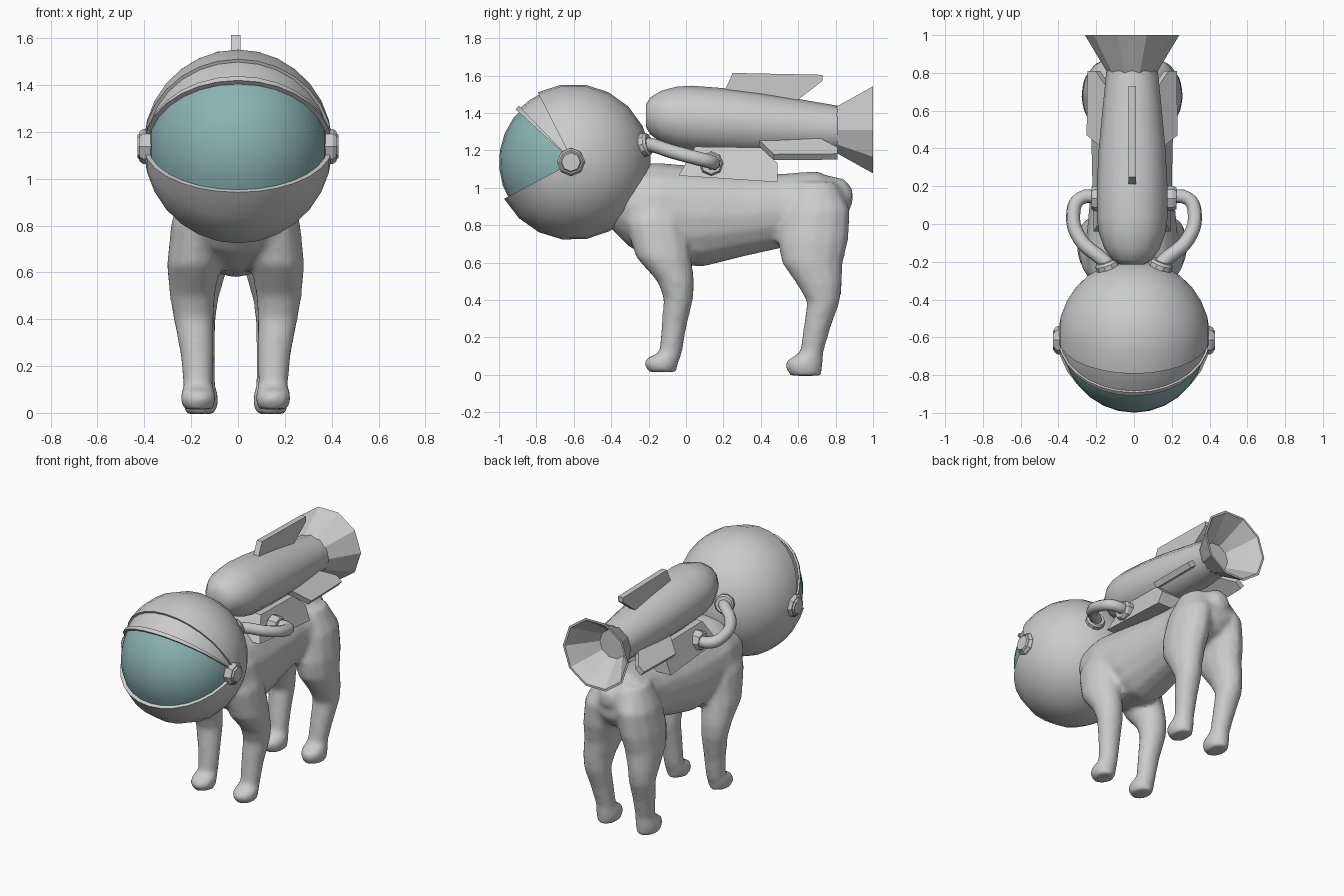
import bpy, bmesh, math
from mathutils import Vector, Matrix

if "Cube" in bpy.data.objects:
    bpy.data.objects.remove(bpy.data.objects["Cube"])

CX = -0.01                      # centre line of animal and rocket
HELM = Vector((0, -0.603, 1.138))


def finish(ob, angle=40):
    bpy.ops.object.select_all(action='DESELECT')
    ob.select_set(True)
    bpy.context.view_layer.objects.active = ob
    if angle:
        bpy.ops.object.shade_smooth_by_angle(angle=math.radians(angle))
    return ob


def loft(name, rings, angle=40):
    """Skin a list of equal-length closed rings and cap both ends."""
    bm = bmesh.new()
    vs = [[bm.verts.new(p) for p in r] for r in rings]
    n = len(vs[0])
    for a, b in zip(vs, vs[1:]):
        for i in range(n):
            bm.faces.new((a[i], a[(i + 1) % n], b[(i + 1) % n], b[i]))
    bm.faces.new(vs[0])
    bm.faces.new(vs[-1])
    bmesh.ops.recalc_face_normals(bm, faces=bm.faces)
    me = bpy.data.meshes.new(name)
    bm.to_mesh(me)
    bm.free()
    ob = bpy.data.objects.new(name, me)
    bpy.context.collection.objects.link(ob)
    return finish(ob, angle)


def circle(n, fn):
    return [fn(math.cos(2 * math.pi * i / n), math.sin(2 * math.pi * i / n)) for i in range(n)]


def y_ring(y, z, rx, rz, n=16):
    return circle(n, lambda c, s: (CX + rx * c, y, z + rz * s))


def disc(name, centre, axis, r, depth, n=8):
    axis = Vector(axis).normalized()
    m = Matrix.Translation(centre) @ axis.to_track_quat('Z', 'Y').to_matrix().to_4x4()
    prof = [(-depth / 2, r), (depth * .25, r), (depth / 2, r * .85)]
    return loft(name, [circle(n, lambda c, s: m @ Vector((q * c, q * s, h))) for h, q in prof], 30)


def shell(name, r_out, r_in, a0, a1, steps):
    """Thick slice of a sphere swept about the x axis; angle 0 faces front."""
    ts = [math.pi * (0.02 + 0.96 * i / 14) for i in range(15)]
    prof = [(r_out, t) for t in ts] + [(r_in, t) for t in reversed(ts)]
    rings = []
    for k in range(steps + 1):
        a = math.radians(a0 + (a1 - a0) * k / steps)
        rings.append([HELM + Vector((.965 * r * math.cos(t), -r * math.sin(t) * math.cos(a),
                                     r * math.sin(t) * math.sin(a))) for r, t in prof])
    return loft(name, rings)


# Torso, tail stub and legs, fused into one smooth body
torso = [(-.42, 1.0, .80, .12), (-.30, 1.12, .68, .22), (-.15, 1.135, .61, .25),
         (.08, 1.115, .575, .23), (.30, 1.085, .63, .20), (.50, 1.075, .675, .18),
         (.70, 1.09, .70, .19), (.82, 1.04, .75, .15), (.87, .97, .82, .08)]
parts = [loft("body", [y_ring(y, (t + b) / 2, w, (t - b) / 2) for y, t, b, w in torso])]
tail = [(.70, .99, .05), (.78, .99, .075), (.85, .97, .075), (.89, .95, .045)]
parts.append(loft("tail", [y_ring(y, z, r, r) for y, z, r in tail]))
# leg sections: x, y, z, rx, ry
front = [(.12, -.16, 1.0, .08, .12), (.155, -.16, .82, .12, .17), (.18, -.12, .63, .115, .15),
         (.185, -.055, .50, .098, .10), (.18, -.04, .41, .088, .08), (.165, -.065, .25, .072, .067),
         (.16, -.082, .12, .064, .062), (.16, -.125, .085, .075, .095), (.16, -.135, .05, .077, .09),
         (.16, -.125, .015, .062, .075)]
rear = [(.09, .69, 1.03, .08, .11), (.12, .70, .88, .12, .18), (.14, .68, .72, .125, .19),
        (.155, .675, .60, .115, .165), (.17, .715, .48, .095, .12), (.17, .735, .39, .085, .088),
        (.16, .70, .25, .073, .073), (.15, .672, .12, .064, .063), (.15, .635, .075, .075, .10),
        (.15, .63, .04, .077, .10), (.15, .64, -.005, .062, .085)]
for leg in (front, rear):
    for s in (1, -1):
        parts.append(loft("leg", [circle(12, lambda c, q: (CX + s * x + rx * c, y + ry * q, z))
                                  for x, y, z, rx, ry in leg]))
bpy.ops.object.select_all(action='DESELECT')
for p in parts:
    p.select_set(True)
bpy.context.view_layer.objects.active = parts[0]
bpy.ops.object.join()
body = parts[0]
rm = body.modifiers.new("fuse", 'REMESH')
rm.mode = 'VOXEL'
rm.voxel_size = 0.018
rm.use_smooth_shade = True
sm = body.modifiers.new("soften", 'SMOOTH')
sm.factor = 0.5
sm.iterations = 5

# Helmet: open shell, recessed sunshade with rim, tinted visor, side pivots
shell("helmet_shell", .418, .385, 63, 332, 15)
shell("sunshade", .405, .385, 44, 66, 2)
shell("sunshade_rim", .417, .385, 42.5, 46, 1)
visor = shell("visor", .397, .375, -32, 50, 6)
mat = bpy.data.materials.new("visor_tint")
mat.diffuse_color = (0.26, 0.46, 0.45, 1)
mat.use_nodes = True
mat.node_tree.nodes["Principled BSDF"].inputs["Base Color"].default_value = mat.diffuse_color
visor.data.materials.append(mat)
for s in (1, -1):
    disc("pivot_base", (s * .39, -.615, 1.138), (s, 0, 0), .075, .06)
    disc("pivot_cap", (s * .405, -.615, 1.138), (s, 0, 0), .058, .05)

# Saddle block strapped over the back
side = [(.05, 1.22), (-.04, 1.065), (.49, 1.03), (.49, 1.13), (.40, 1.215)]
half = lambda z: .15 + (1.22 - z) * .35
loft("saddle", [[(CX + s * half(z), y, z) for y, z in side] for s in (-1, 1)], 20)

# Rocket body and flared hollow nozzle
rz = lambda y: 1.37 - .075 * y
prof = [(-.215, .06), (-.19, .10), (-.13, .14), (-.05, .167), (.03, .178), (.2, .178),
        (.4, .168), (.6, .15), (.81, .13)]
loft("rocket_body", [y_ring(y, rz(y), r * 1.05, r, 12) for y, r in prof])
cone = [(.80, .13), (1.0, .25), (1.0, .235), (.85, .12), (.81, .10)]
loft("nozzle", [y_ring(y, 1.31, r, r * .98, 10) for y, r in cone], 20)

# Three swept fins around the rocket; points are (y, distance from axis)
fin_top = [(.19, .14), (.25, .272), (.73, .262), (.73, .23), (.60, .13), (.55, .10)]
fin_side = [(.36, .12), (.47, .29), (.81, .285), (.81, .23), (.66, .10)]
for name, ang, pts, t in (("top_fin", 0, fin_top, .02), ("right_fin", -128, fin_side, .02),
                          ("left_fin", 128, fin_side, .02)):
    rot = Matrix.Translation((CX, 0, 1.342)) @ Matrix.Rotation(math.radians(ang), 4, 'Y')
    loft(name, [[rot @ Vector((x, y, d)) for y, d in pts] for x in (-t, t)], 20)

# Air hoses with collars at both ends
path = [(.10, -.25, 1.23), (.17, -.185, 1.228), (.285, -.08, 1.195), (.322, .05, 1.16),
        (.285, .135, 1.138), (.15, .135, 1.13)]
for s in (1, -1):
    cu = bpy.data.curves.new("air_hose", 'CURVE')
    cu.dimensions = '3D'
    cu.bevel_depth = .038
    cu.bevel_resolution = 2
    cu.resolution_u = 5
    cu.use_fill_caps = True
    sp = cu.splines.new('BEZIER')
    sp.bezier_points.add(len(path) - 1)
    for bp, (x, y, z) in zip(sp.bezier_points, path):
        bp.co = (s * x, y, z)
        bp.handle_left_type = bp.handle_right_type = 'AUTO'
    ob = bpy.data.objects.new("air_hose", cu)
    bpy.context.collection.objects.link(ob)
    finish(ob, 0)
    bpy.ops.object.convert(target='MESH')
    finish(bpy.context.object, 50)
    disc("helmet_collar", (s * .14, -.222, 1.23), (s * .14, .38, .09), .064, .055, 10)
    disc("saddle_collar", (s * .195, .135, 1.13), (s, 0, 0), .066, .06, 8)
